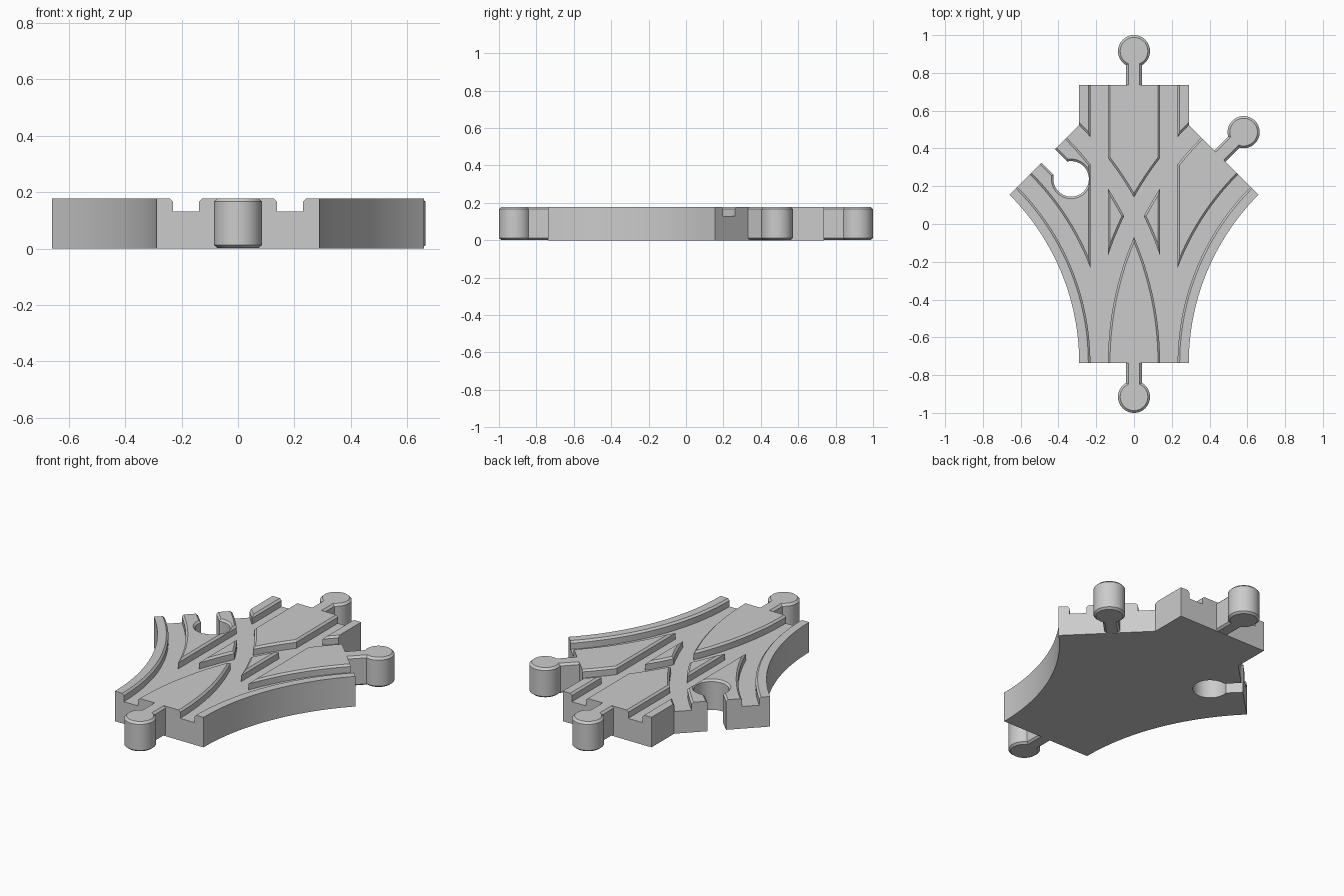
import bpy, bmesh
from math import sin, cos, pi, asin, radians
from mathutils import Matrix, Vector

HALF_LEN, HALF_W, TOP = 0.737, 0.29, 0.178     # straight half length, half width, height
R, TURN, STEPS = 1.552, radians(45), 28        # branch centreline radius, sweep, arc steps
FLOOR, CHAMFER = 0.131, 0.011                  # groove floor height, edge chamfer
END = Vector((R * (1 - cos(TURN)), R * sin(TURN) - HALF_LEN, 0))  # branch end centre

cube = bpy.data.objects.get("Cube")
if cube:
    bpy.data.objects.remove(cube, do_unlink=True)

grey = bpy.data.materials.new("Light grey plastic")
grey.use_nodes = True
grey.diffuse_color = (0.6, 0.6, 0.6, 1)
grey.node_tree.nodes["Principled BSDF"].inputs["Base Color"].default_value = (0.6, 0.6, 0.6, 1)


def loft(name, rings, matrix=Matrix()):
    """Closed solid through a list of equal-length point rings."""
    bm = bmesh.new()
    loops = [[bm.verts.new(matrix @ Vector(p)) for p in ring] for ring in rings]
    n = len(loops[0])
    for a, b in zip(loops, loops[1:]):
        for i in range(n):
            j = (i + 1) % n
            bm.faces.new((a[i], a[j], b[j], b[i]))
    bm.faces.new(loops[0][::-1])
    bm.faces.new(loops[-1])
    bmesh.ops.recalc_face_normals(bm, faces=bm.faces)
    mesh = bpy.data.meshes.new(name)
    bm.to_mesh(mesh)
    bm.free()
    mesh.materials.append(grey)
    obj = bpy.data.objects.new(name, mesh)
    bpy.context.collection.objects.link(obj)
    return obj


def key_ring(radius, half_neck, base, depth, z, grow):
    """Round head on a neck pointing along +y, grown outward by an offset."""
    r, w = radius + grow, half_neck + grow
    a, n = asin(w / r), 40
    angles = [-pi / 2 + a + (2 * pi - 2 * a) * i / n for i in range(n + 1)]
    head = [(r * cos(t), depth + r * sin(t), z) for t in angles]
    return [(w, base, z)] + head + [(-w, base, z)]


def branch_point(offset, angle, side):
    """Point on a curved branch; a positive offset is toward the arc centre."""
    r = R - offset
    return side * (R - r * cos(angle)), r * sin(angle) - HALF_LEN


def place(x, y, degrees):
    return Matrix.Translation((x, y, 0)) @ Matrix.Rotation(radians(degrees), 4, "Z")


# Body: straight section merged with both branches
arc = [branch_point(HALF_W, TURN * i / STEPS, 1) for i in range(STEPS + 1)]
tip = arc[-1]
half = arc + [(HALF_W, tip[1] + tip[0] - HALF_W), (HALF_W, HALF_LEN)]
outline = half + [(-x, y) for x, y in reversed(half)]
body = loft("track_body", [[(x, y, z) for x, y in outline] for z in (0, TOP)])

# Wheel grooves: chamfered channel swept along each of the three routes
flare = CHAMFER + 0.01
section = [(0.138, FLOOR), (0.138, TOP - CHAMFER), (0.138 - flare, TOP + 0.01),
           (0.231 + flare, TOP + 0.01), (0.231, TOP - CHAMFER), (0.231, FLOOR)]
cutters = []
for s in (-1, 1):
    rings = [[(s * u, y, z) for u, z in section] for y in (-HALF_LEN - 0.05, HALF_LEN + 0.05)]
    cutters.append(loft("groove_cutter", rings))
    for side in (-1, 1):
        rings = [[(side * s * u, -HALF_LEN - 0.05, z) for u, z in section]]
        for i in range(STEPS + 1):
            rings.append([(*branch_point(s * u, TURN * i / STEPS, side), z) for u, z in section])
        d = 0.03 * cos(TURN)
        rings.append([(x + side * d, y + d, z) for x, y, z in rings[-1]])
        cutters.append(loft("groove_cutter", rings))

# Socket in the right branch end
levels = [(-0.02, 0), (TOP - CHAMFER, 0), (TOP + 0.01, flare)]
cutters.append(loft("socket_cutter", [key_ring(0.094, 0.05, -0.06, 0.172, z, g) for z, g in levels],
                    place(-END.x, END.y, -135)))

# Cut everything from the body at once
group = bpy.data.collections.new("cutters")
bpy.context.scene.collection.children.link(group)
for c in cutters:
    c.hide_render = True
    group.objects.link(c)
cut = body.modifiers.new("cut", "BOOLEAN")
cut.operation, cut.solver = "DIFFERENCE", "EXACT"
cut.operand_type, cut.collection = "COLLECTION", group
graph = bpy.context.evaluated_depsgraph_get()
graph.update()
result = bpy.data.meshes.new_from_object(body.evaluated_get(graph))
body.modifiers.clear()
body.data = result
for c in cutters:
    bpy.data.objects.remove(c, do_unlink=True)
bpy.data.collections.remove(group)

# Connector pegs with chamfered rims
parts = [body]
c = 0.012
levels = [(0.002, -c), (c, 0), (TOP - c, 0), (TOP, -c)]
for name, x, y, turn in (("front_peg", 0, -HALF_LEN, 180), ("back_peg", 0, HALF_LEN, 0),
                         ("left_branch_peg", END.x, END.y, -45)):
    rings = [key_ring(0.085, 0.042, -0.01, 1 - 0.085 - HALF_LEN, z, g) for z, g in levels]
    parts.append(loft(name, rings, place(x, y, turn)))

# Smooth round walls, keep hard edges
bpy.ops.object.select_all(action="DESELECT")
for p in parts:
    p.select_set(True)
bpy.context.view_layer.objects.active = body
bpy.ops.object.shade_smooth_by_angle(angle=radians(25))
